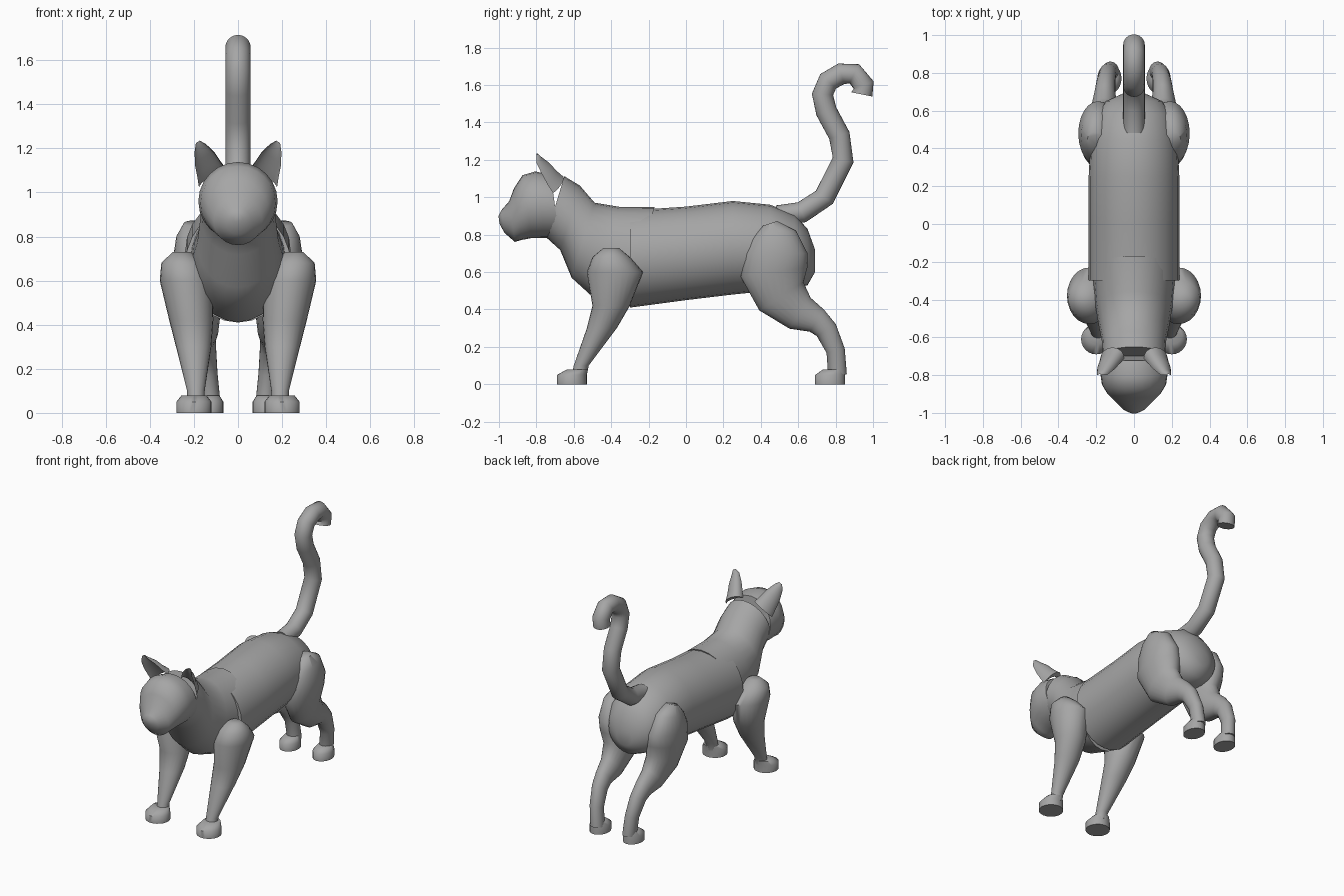
import bpy
import bmesh
from math import sin, cos, tau, radians
from mathutils import Vector

cube = bpy.data.objects.get("Cube")
if cube:
    bpy.data.objects.remove(cube, do_unlink=True)

# One flat grey for the whole animal
grey = bpy.data.materials.new("grey fur")
grey.use_nodes = True
colour = (0.38, 0.38, 0.38, 1)
grey.diffuse_color = colour
shader = grey.node_tree.nodes["Principled BSDF"]
shader.inputs["Base Color"].default_value = colour

SIDES = 24
VERTICAL, HORIZONTAL = 0, 90


def same(radius):
    """Half width equal to the half depth, for round sections."""
    return radius


def ring_axis(path, index, lean):
    """Depth direction of a ring: a fixed lean, or square to the path."""
    if lean is not None:
        angle = radians(lean)
        return Vector((0, sin(angle), cos(angle)))
    before = path[max(index - 1, 0)]
    after = path[min(index + 1, len(path) - 1)]
    along_y, along_z = after[0] - before[0], after[1] - before[1]
    return Vector((0, along_z, -along_y)).normalized()


def add_ring(bm, centre, across, depth, cup):
    """Oval ring of vertices; a negative cup folds one half inward."""
    ring = []
    for step in range(SIDES):
        angle = tau * step / SIDES
        height = sin(angle)
        if height < 0:
            height *= cup
        ring.append(bm.verts.new(centre + across * cos(angle) + depth * height))
    return ring


def tube(name, path, width=same, lean=None, side=None, cup=1, slant=0):
    """Skin oval sections along (y, z, radius) points.
    With side, x follows from the height and the part is mirrored."""
    bm = bmesh.new()
    rings = []
    for index, (y, z, radius) in enumerate(path):
        x = side(z) if side else 0
        across = Vector((1, 0, -slant)) * width(radius)
        depth = ring_axis(path, index, lean) * radius
        rings.append(add_ring(bm, Vector((x, y, z)), across, depth, cup))
    for ring, following in zip(rings, rings[1:]):
        for i in range(SIDES):
            j = (i + 1) % SIDES
            bm.faces.new((ring[i], ring[j], following[j], following[i]))
    for end in (rings[0], rings[-1]):
        bm.faces.new(end)
    bmesh.ops.recalc_face_normals(bm, faces=bm.faces)

    mesh = bpy.data.meshes.new(name)
    bm.to_mesh(mesh)
    bm.free()
    mesh.materials.append(grey)
    part = bpy.data.objects.new(name, mesh)
    bpy.context.collection.objects.link(part)
    bpy.ops.object.select_all(action="DESELECT")
    part.select_set(True)
    bpy.context.view_layer.objects.active = part
    bpy.ops.object.shade_smooth_by_angle(angle=radians(60))
    if side:
        mirror = part.modifiers.new("mirror", "MIRROR")
        mirror.use_mirror_merge = False


# Trunk: upright ovals from the shoulders to the rump
tube("trunk", [
    (-.3, .67, .26),
    (0, .7, .25),
    (.25, .73, .25),
    (.45, .73, .23),
    (.58, .71, .2),
    (.65, .68, .15),
    (.69, .66, .06),
], width=lambda radius: min(radius, .24), lean=VERTICAL)

# Neck and chest: ovals leaning back
tube("neck", [
    (-.25, .68, .28),
    (-.43, .71, .25),
    (-.55, .77, .21),
    (-.62, .89, .18),
    (-.7, .95, .17),
], width=lambda radius: .08 + radius / 2, lean=17)

# Head: round skull narrowing to the muzzle
tube("head", [
    (-.7, .95, .17),
    (-.78, .96, .18),
    (-.85, .95, .17),
    (-.9, .91, .14),
    (-.93, .87, .11),
    (-.98, .87, .06),
    (-1, .88, .02),
], lean=-8)

# Front legs: broad shoulder, tapering towards the paw
tube("front_legs", [
    (-.4, .73, .04),
    (-.4, .68, .1),
    (-.38, .6, .15),
    (-.4, .42, .1),
    (-.45, .3, .08),
    (-.56, .1, .04),
    (-.57, .05, .04),
], width=lambda radius: min(radius, .12), lean=HORIZONTAL,
    side=lambda z: .19 + z * z / 8)

# Hind legs: sections square to the bend of thigh, hock and shank
tube("hind_legs", [
    (.45, .86, .04),
    (.47, .8, .12),
    (.48, .7, .17),
    (.47, .6, .18),
    (.51, .47, .14),
    (.61, .38, .1),
    (.7, .34, .07),
    (.75, .29, .06),
    (.8, .18, .05),
    (.81, .05, .05),
], width=lambda radius: .02 + radius / 2, side=lambda z: .12 + z / 10)


def paws(name, x, y, radius, instep, flatness):
    """Pair of flat-soled paws, with the instep set back under the leg."""
    tube(name, [
        (y + instep, .08, radius * .7),
        (y, .05, radius),
        (y, 0, radius),
    ], width=lambda r: r * flatness, lean=HORIZONTAL, side=lambda z: x)


paws("front_paws", x=.2, y=-.61, radius=.08, instep=.03, flatness=1)
paws("hind_paws", x=.13, y=.77, radius=.08, instep=.02, flatness=.8)

# Tail: constant thickness, rising and curling over at the tip
TAIL_RADIUS = .057
tail_path = [
    (.49, .9), (.62, .92), (.74, 1), (.84, 1.2), (.82, 1.33), (.75, 1.46),
    (.73, 1.55), (.76, 1.62), (.83, 1.66), (.9, 1.66), (.95, 1.6), (.94, 1.55),
]
tube("tail", [(y, z, TAIL_RADIUS) for y, z in tail_path])

# Ears: pointed cups, hollow in front and spreading outward
tube("ears", [
    (-.71, 1.06, .07),
    (-.74, 1.1, .06),
    (-.77, 1.15, .05),
    (-.8, 1.2, .03),
    (-.8, 1.23, .01),
], width=lambda radius: radius * .9, side=lambda z: z * .4 - .31,
    cup=-.5, slant=.6)
